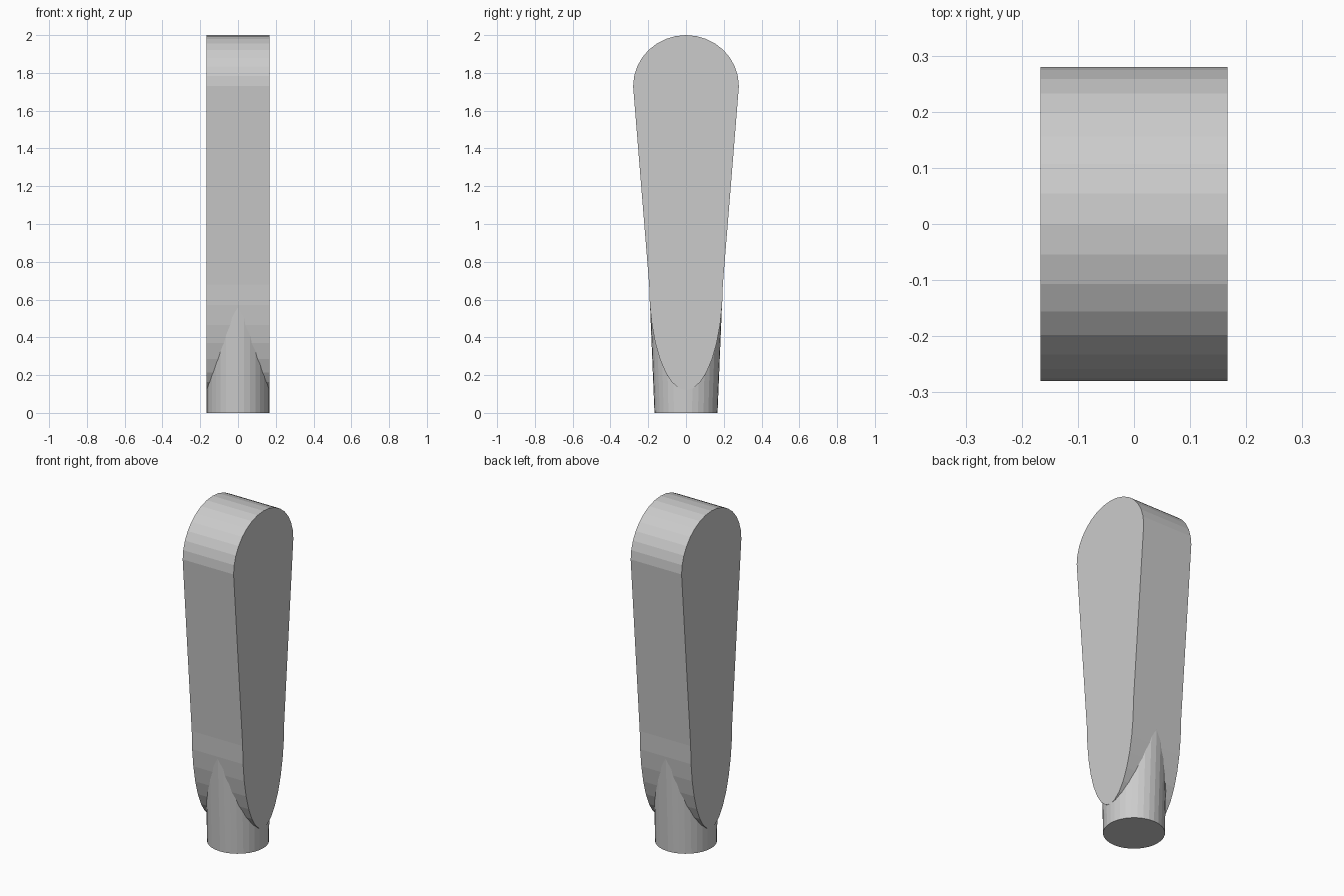
import bpy
import bmesh
from math import sin, cos, pi

cube = bpy.data.objects.get("Cube")
if cube:
    bpy.data.objects.remove(cube, do_unlink=True)

HALF = 0.167      # half thickness of the blade, also the post radius
STEPS = 16        # facets on each half ellipse

grey = bpy.data.materials.new("plain grey")
grey.use_nodes = True
colour = (0.6, 0.6, 0.6, 1)
grey.diffuse_color = colour
grey.node_tree.nodes["Principled BSDF"].inputs["Base Color"].default_value = colour


def half_ellipse(centre_z, width, height):
    """Points in y and z, running from +y over the end to -y."""
    return [(width * cos(pi * i / STEPS), centre_z + height * sin(pi * i / STEPS))
            for i in range(STEPS + 1)]


def loft(name, lower, upper):
    """Solid between two matching closed outlines."""
    bm = bmesh.new()
    a = [bm.verts.new(p) for p in lower]
    b = [bm.verts.new(p) for p in upper]
    bm.faces.new(a)
    bm.faces.new(b)
    for i in range(len(a)):
        j = (i + 1) % len(a)
        bm.faces.new((a[i], a[j], b[j], b[i]))
    bmesh.ops.recalc_face_normals(bm, faces=bm.faces)
    mesh = bpy.data.meshes.new(name)
    bm.to_mesh(mesh)
    bm.free()
    mesh.materials.append(grey)
    obj = bpy.data.objects.new(name, mesh)
    bpy.context.collection.objects.link(obj)
    return obj


# Tapered blade with a round top and a long rounded foot
outline = half_ellipse(1.73, 0.28, 0.27) + half_ellipse(0.68, 0.195, -0.56)[::-1]
loft("blade", [(-HALF, y, z) for y, z in outline], [(HALF, y, z) for y, z in outline])


# Post: round at the base, widening front to back inside the blade
def ring(depth, z):
    angles = [pi * i / STEPS for i in range(2 * STEPS)]
    return [((HALF - 0.0005) * cos(t), depth * sin(t), z) for t in angles]


loft("post", ring(HALF, 0), ring(0.204, 0.9))
